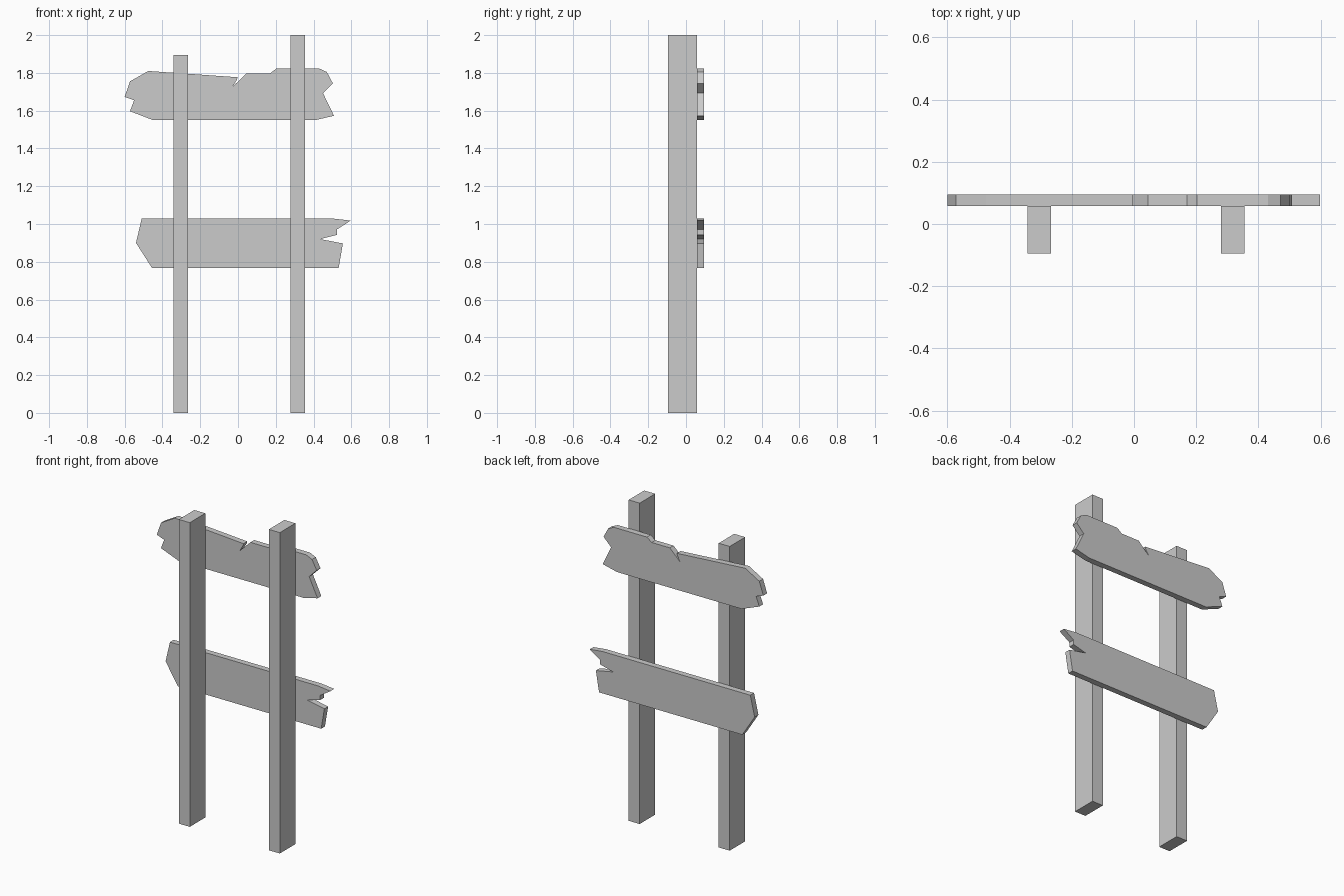
import bpy, bmesh

if "Cube" in bpy.data.objects:
    bpy.data.objects.remove(bpy.data.objects["Cube"])

def extrude(name, outline, start, vec):
    """Make a solid by sweeping a flat outline along vec."""
    bm = bmesh.new()
    face = bm.faces.new([bm.verts.new(start(a, b)) for a, b in outline])
    new = bmesh.ops.extrude_face_region(bm, geom=[face], use_keep_orig=True)["geom"]
    bmesh.ops.translate(bm, vec=vec, verts=[g for g in new if isinstance(g, bmesh.types.BMVert)])
    bmesh.ops.recalc_face_normals(bm, faces=bm.faces)
    mesh = bpy.data.meshes.new(name)
    bm.to_mesh(mesh)
    bm.free()
    obj = bpy.data.objects.new(name, mesh)
    bpy.context.collection.objects.link(obj)

BACK, JOIN, FRONT = 0.095, 0.058, -0.095

# Upright posts
for name, x, height in (("left_post", -0.304, 1.896), ("right_post", 0.317, 2.0)):
    x0, x1 = x - 0.038, x + 0.038
    extrude(name, [(x0, FRONT), (x1, FRONT), (x1, JOIN), (x0, JOIN)],
            lambda a, b: (a, b, 0), (0, 0, height))

# Broken planks nailed to the back of the posts
planks = {
    "upper_plank": [
        (-0.475, 1.81), (-0.003, 1.777), (-0.005, 1.765), (-0.03, 1.725), (0.045, 1.798),
        (0.17, 1.798), (0.203, 1.823), (0.43, 1.823), (0.47, 1.805), (0.502, 1.745),
        (0.45, 1.693), (0.508, 1.573), (0.41, 1.55), (-0.45, 1.55), (-0.572, 1.597),
        (-0.55, 1.655), (-0.6, 1.673), (-0.572, 1.755)],
    "lower_plank": [
        (-0.51, 1.028), (0.51, 1.028), (0.597, 1.018), (0.525, 0.972), (0.525, 0.943),
        (0.436, 0.92), (0.555, 0.897), (0.533, 0.767), (-0.455, 0.767), (-0.54, 0.90)],
}
for name, outline in planks.items():
    extrude(name, outline, lambda a, b: (a, JOIN, b), (0, BACK - JOIN, 0))
